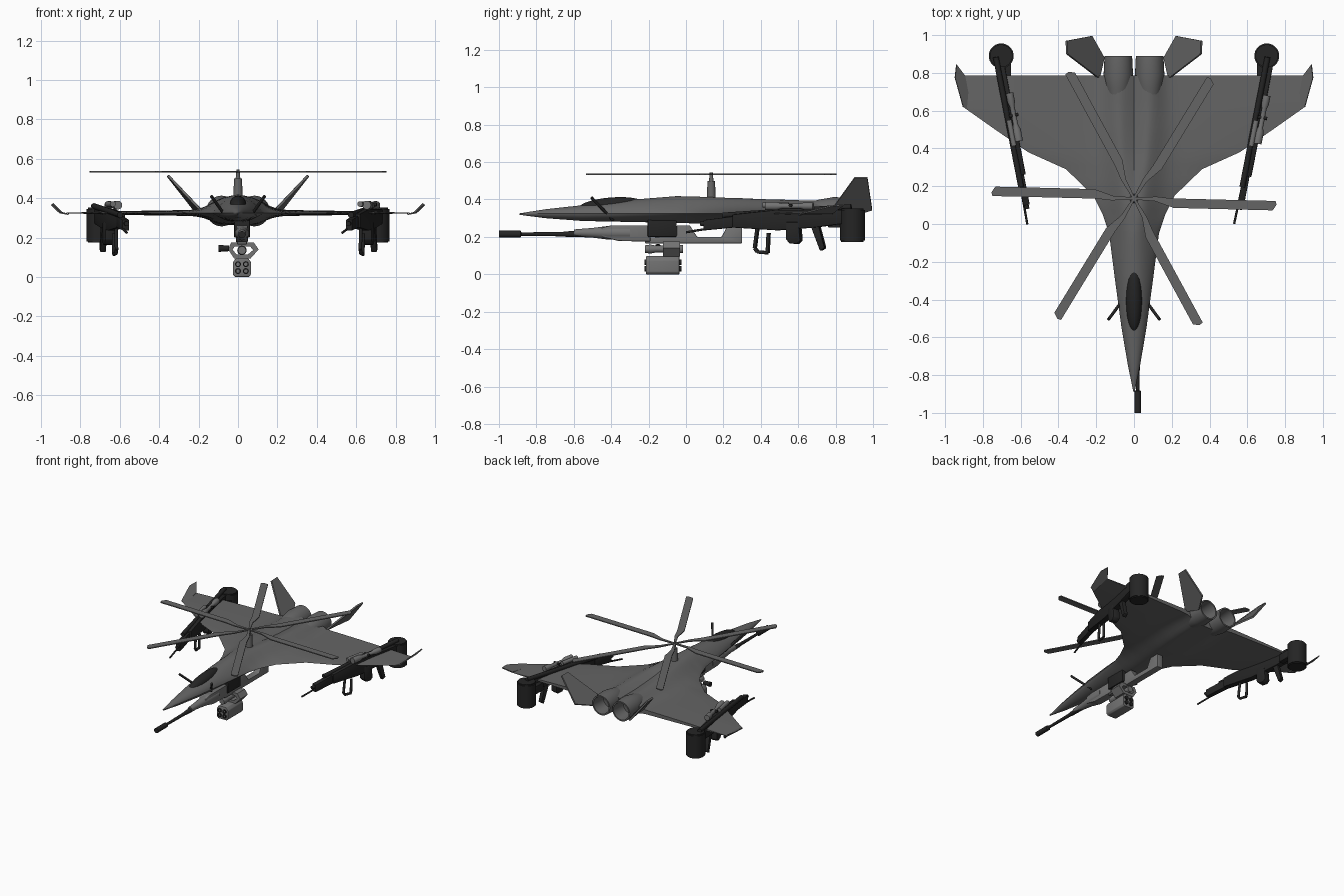
import bpy, bmesh, math
from mathutils import Vector, Matrix

if "Cube" in bpy.data.objects:
    bpy.data.objects.remove(bpy.data.objects["Cube"])


def mat(name, v):
    m = bpy.data.materials.new(name)
    m.diffuse_color = (v, v, v, 1)
    m.use_nodes = True
    m.node_tree.nodes["Principled BSDF"].inputs["Base Color"].default_value = m.diffuse_color
    return m


HULL, STEEL, BLACK = mat("hull_grey", 0.13), mat("steel_grey", 0.17), mat("black", 0.018)


def finish(bm, name, m, smooth=True):
    bmesh.ops.remove_doubles(bm, verts=bm.verts, dist=1e-5)
    bmesh.ops.recalc_face_normals(bm, faces=bm.faces)
    me = bpy.data.meshes.new(name)
    bm.to_mesh(me)
    bm.free()
    ob = bpy.data.objects.new(name, me)
    bpy.context.collection.objects.link(ob)
    me.materials.append(m)
    if smooth:
        bpy.ops.object.select_all(action='DESELECT')
        ob.select_set(True)
        bpy.context.view_layer.objects.active = ob
        bpy.ops.object.shade_smooth_by_angle(angle=math.radians(35))
    return ob


def plate(name, pts, thick, m, bevel=0):
    """Planar outline thickened evenly to both sides."""
    bm = bmesh.new()
    f = bm.faces.new([bm.verts.new(p) for p in pts])
    f.normal_update()
    n = f.normal.copy()
    bmesh.ops.translate(bm, verts=bm.verts, vec=-n * thick / 2)
    r = bmesh.ops.extrude_face_region(bm, geom=[f], use_keep_orig=True)
    bmesh.ops.translate(bm, verts=[v for v in r['geom'] if isinstance(v, bmesh.types.BMVert)], vec=n * thick)
    if bevel:
        bmesh.ops.bevel(bm, geom=bm.edges[:], offset=bevel, segments=2, affect='EDGES', profile=0.5)
    return finish(bm, name, m)


def box(name, lo, hi, m, bevel=0.005):
    x = (lo[0] + hi[0]) / 2
    pts = [(x, lo[1], lo[2]), (x, hi[1], lo[2]), (x, hi[1], hi[2]), (x, lo[1], hi[2])]
    return plate(name, pts, hi[0] - lo[0], m, bevel)


def side(name, x, yz, thick, m, bevel=0):
    return plate(name, [(x, y, z) for y, z in yz], thick, m, bevel)


def rod(name, a, b, r1, m, r2=None, n=16):
    a, b = Vector(a), Vector(b)
    bm = bmesh.new()
    M = Matrix.Translation((a + b) / 2) @ (b - a).to_track_quat('Z', 'Y').to_matrix().to_4x4()
    bmesh.ops.create_cone(bm, cap_ends=True, segments=n, radius1=r1, radius2=r1 if r2 is None else r2,
                          depth=(b - a).length, matrix=M)
    return finish(bm, name, m)


def lathe(name, x, z, prof, m, n=24):
    """Revolve (y, radius) pairs about an axis along y."""
    bm = bmesh.new()
    rings = [[bm.verts.new((x + r * math.cos(2 * math.pi * i / n), y, z + r * math.sin(2 * math.pi * i / n)))
              for i in range(n)] for y, r in prof]
    for a, b in zip(rings, rings[1:]):
        for i in range(n):
            bm.faces.new((a[i], a[(i + 1) % n], b[(i + 1) % n], b[i]))
    return finish(bm, name, m)


# Blended hull and delta wing: y, half span, top z, bottom z, hump centre x, hump width
ST = [(-.89, .003, .326, .318, 0, .5), (-.75, .032, .348, .300, 0, .5), (-.55, .066, .370, .285, 0, .4),
      (-.30, .10, .398, .280, 0, .2), (-.05, .132, .418, .275, 0, .14), (.05, .165, .420, .272, .01, .12),
      (.15, .215, .418, .270, .02, .12), (.29, .36, .412, .268, .04, .11), (.38, .56, .405, .266, .055, .10),
      (.50, .735, .400, .265, .07, .09), (.62, .905, .396, .266, .08, .075), (.785, .895, .396, .270, .083, .065)]
N, EDGE = 28, .325
bm = bmesh.new()
rows = []
for k in range(len(ST) - 1):
    for j in range(4 if k < len(ST) - 2 else 5):
        t = j / 4
        y, w, top, bot, c, hw = [a + (b - a) * t for a, b in zip(ST[k], ST[k + 1])]
        up, lo = [], []
        for i in range(-N, N + 1):
            s = i / N
            u = s * abs(s) ** .7
            x = u * w
            f = (1 - u * u) ** .7 * math.exp(-(max(0, abs(x) - c) / hw) ** 2)
            dip = 1 - .5 * min(1, c / .08) * max(0, 1 - abs(x) / .07) ** 1.3
            wing = min(.016, w * .1) * (1 - u * u)
            up.append(bm.verts.new((x, y, EDGE + wing + (top - EDGE - wing) * f * dip)))
            lo.append(bm.verts.new((x, y, EDGE - wing + (bot - EDGE + wing) * f)))
        rows.append(up + lo[::-1])
for a, b in zip(rows, rows[1:]):
    for i in range(len(a)):
        q = (i + 1) % len(a)
        bm.faces.new((a[i], a[q], b[q], b[i]))
bm.faces.new(rows[0])
for i in range(2 * N):
    r = rows[-1]
    bm.faces.new((r[i], r[i + 1], r[-2 - i], r[-1 - i]))
finish(bm, "hull_and_wings", HULL)

# Cockpit canopy
bm = bmesh.new()
bmesh.ops.create_uvsphere(bm, u_segments=24, v_segments=14, radius=1)
bmesh.ops.transform(bm, verts=bm.verts, matrix=Matrix.Translation((0, -.40, .366)) @
                    Matrix.Rotation(.08, 4, 'X') @ Matrix.Diagonal((.043, .175, .045, 1)))
finish(bm, "canopy", BLACK)

for s in (-1, 1):
    tag = "left" if s < 0 else "right"
    # Engine nozzle, tail fin, upturned wing tip and nose probe
    lathe("nozzle_" + tag, s * .083, .335, [(.6, .04), (.72, .066), (.79, .078), (.89, .073), (.89, .063), (.74, .05), (.74, 0)], HULL, 32)
    plate("tail_fin_" + tag, [(s * x, y, z) for x, y, z in
          [(.185, .77, .335), (.355, .90, .515), (.358, .97, .515), (.225, .995, .345), (.16, .88, .31)]], .012, HULL)
    plate("wing_tip_" + tag, [(s * x, y, z) for x, y, z in
          [(.86, .60, .318), (.905, .62, .326), (.948, .775, .366), (.94, .845, .372), (.895, .785, .327)]], .007, HULL)
    rod("nose_probe_" + tag, (s * .05, -.39, .29), (s * .135, -.505, .41), .008, BLACK)

# Rotor: mast, hub and six offset blades
rod("rotor_mast", (0, .135, .38), (0, .135, .50), .025, HULL, .02)
rod("rotor_spindle", (0, .135, .50), (0, .135, .545), .012, HULL, .008)
for k in range(6):
    ob = plate(f"rotor_blade_{k + 1}", [(0, .006, 0), (.12, .012, 0), (.2, .004, 0), (.75, 0, 0), (.755, -.02, 0),
               (.735, -.05, 0), (.21, -.046, 0), (.11, -.012, 0), (0, -.006, 0)], .007, HULL)
    ob.data.transform(Matrix.Translation((0, .135, .535)) @ Matrix.Rotation(math.radians(60 * k - 1), 4, 'Z'))

# Chin cannon: barrel, receiver, feed box and open stock
CX = .02
lathe("cannon_barrel", CX, .215, [(-1, 0), (-1, .018), (-.885, .018), (-.88, .009), (-.66, .012), (-.64, .015), (-.48, .018), (-.48, 0)], BLACK)
lathe("cannon_shroud", CX, .222, [(-.60, 0), (-.60, .018), (-.50, .026), (-.42, .036), (-.3, .036), (-.3, 0)], STEEL)
side("cannon_receiver", CX, [(-.45, .25), (-.4, .262), (-.19, .262), (-.19, .175), (-.36, .178), (-.45, .2)], .06, STEEL, .006)
box("cannon_feed_box", (CX - .04, -.205, .2), (CX + .04, -.05, .295), BLACK)
side("cannon_stock", CX, [(-.05, .262), (.02, .262), (.06, .2), (.19, .2), (.225, .265), (.3, .265), (.3, .165), (-.22, .165), (-.22, .195), (-.05, .205)], .05, STEEL, .005)

# Yoke and four-tube launcher under the cannon
loop = [(-.05, .14), (-.035, .175), (.08, .175), (.105, .14), (.065, .095), (-.02, .095)]
inner = [(CX + (x - CX) * .68, .135 + (z - .135) * .5) for x, z in loop]
for i in range(6):
    j = (i + 1) % 6
    plate(f"yoke_side_{i + 1}", [(p[0], -.078, p[1]) for p in (loop[i], loop[j], inner[j], inner[i])], .09, STEEL)
lathe("sight_tube", CX, .135, [(-.22, 0), (-.22, .02), (-.19, .024), (-.16, .018), (-.06, .018), (-.04, .022), (-.015, .022), (-.015, 0)], STEEL)
rod("side_lamp", (-.045, -.15, .145), (-.1, -.15, .145), .014, BLACK, .018)
plate("launcher_body", [(x, -.125, z) for x, z in [(-.015, 0), (.055, 0), (.066, .012), (.066, .075), (.05, .097), (-.01, .097), (-.026, .075), (-.026, .012)]], .18, STEEL, .004)
for x in (0, .04):
    for z in (.03, .065):
        lathe("launch_tube", x, z, [(-.21, .015), (-.223, .015), (-.223, .009), (-.20, .009), (-.20, 0)], BLACK, 16)
        rod("launch_tube_rear", (x, -.04, z), (x, -.025, z), .014, BLACK)


def wing_gun(s):
    """Long gun built along +y, then toed in under the wing."""
    t = "left" if s < 0 else "right"
    P = [rod("gun_muzzle_rod_" + t, (-.005, 0, .225), (0, .25, .265), .006, BLACK),
         rod("gun_barrel_" + t, (.01, .08, .27), (.01, .45, .30), .012, BLACK),
         side("gun_forend_" + t, .01, [(.1, .235), (.1, .29), (.26, .31), (.26, .25)], .035, BLACK, .004),
         side("gun_body_" + t, .015, [(.26, .25), (.26, .32), (.5, .345), (.86, .345), (.86, .27), (.7, .25), (.5, .235)], .045, BLACK, .005),
         rod("gun_top_rail_" + t, (0, .2, .315), (0, .9, .36), .015, BLACK),
         lathe("gun_scope_" + t, .035, .365, [(.44, 0), (.44, .022), (.5, .022), (.53, .013), (.63, .013), (.65, .02), (.70, .02), (.70, 0)], STEEL),
         lathe("gun_light_" + t, .005, .37, [(.42, 0), (.42, .014), (.56, .014), (.56, 0)], STEEL),
         rod("scope_knob_" + t, (.01, .58, .368), (.06, .58, .368), .009, BLACK),
         side("gun_magazine_" + t, .015, [(.55, .28), (.62, .28), (.63, .18), (.61, .162), (.57, .165), (.55, .19)], .05, BLACK, .006),
         side("gun_grip_" + t, .015, [(.68, .27), (.725, .27), (.76, .14), (.735, .125)], .03, BLACK, .004)]
    # Loop-shaped front handle
    h = [(.39, .25), (.375, .14), (.39, .12), (.445, .115), (.45, .22)]
    P += [rod(f"gun_handle_{t}_{i + 1}", (.015, *h[i]), (.015, *h[i + 1]), .009, BLACK) for i in range(4)]
    M = Matrix.Translation((.535 if s > 0 else -.56, 0, 0)) @ Matrix.Rotation(math.radians(-11 * s), 4, 'Z')
    for o in P:
        o.data.transform(M)
    # Canister behind the gun
    x = s * .703
    rod("canister_" + t, (x, .89, .18), (x, .89, .345), .066, BLACK, n=32)
    rod("canister_lid_" + t, (x, .89, .345), (x, .89, .353), .06, BLACK, n=32)
    rod("canister_base_" + t, (x, .89, .174), (x, .89, .18), .06, BLACK, n=32)
    box("canister_mount_" + t, (s * .67 - .02, .76, .25), (s * .67 + .02, .86, .31), BLACK)


for s in (-1, 1):
    wing_gun(s)
